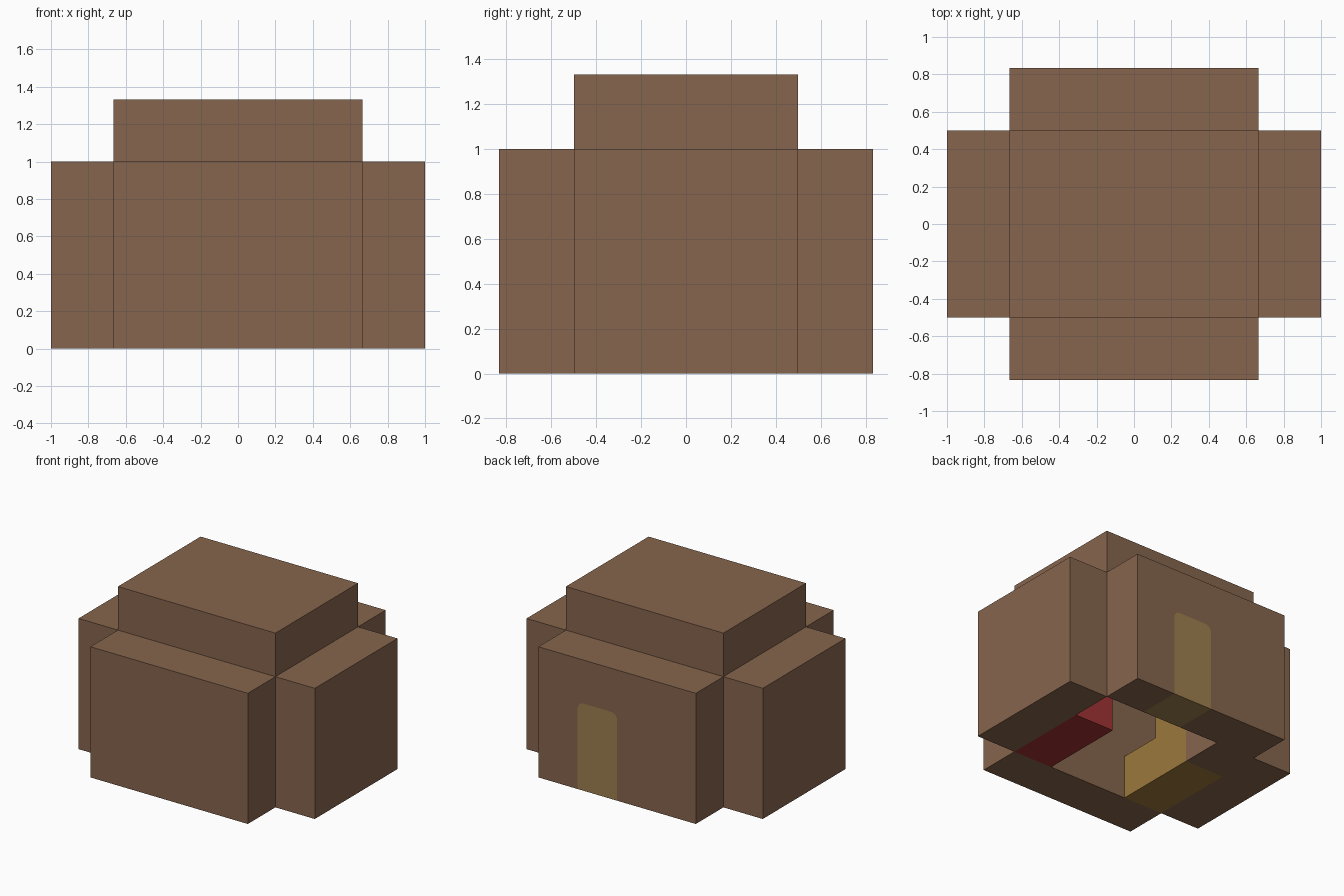
import bpy, bmesh
from math import sin, cos, pi

if "Cube" in bpy.data.objects:
    bpy.data.objects.remove(bpy.data.objects["Cube"])

B = 1 / 3            # one building block
HX, HY = 2 * B, 1.5 * B   # half size of the room
TOP = 3 * B          # wall height


def material(name, rgb):
    m = bpy.data.materials.new(name)
    m.use_nodes = True
    m.diffuse_color = (*rgb, 1)
    bsdf = m.node_tree.nodes["Principled BSDF"]
    bsdf.inputs["Base Color"].default_value = (*rgb, 1)
    bsdf.inputs["Roughness"].default_value = 0.9
    return m


brown = material("brown wall", (0.24, 0.13, 0.074))
red = material("red blanket", (0.35, 0.031, 0.034))
ochre = material("ochre wood", (0.335, 0.187, 0.045))
olive = material("olive door", (0.34, 0.215, 0.08))


def prism(name, mat, outline, lo, hi, axis="y"):
    """Extrude an outline of (across, height) points along x or y."""
    bm = bmesh.new()
    place = (lambda a, z: (a, lo, z)) if axis == "y" else (lambda a, z: (lo, a, z))
    face = bm.faces.new([bm.verts.new(place(a, z)) for a, z in outline])
    out = bmesh.ops.extrude_face_region(bm, geom=[face])
    moved = [g for g in out["geom"] if isinstance(g, bmesh.types.BMVert)]
    step = (0, hi - lo, 0) if axis == "y" else (hi - lo, 0, 0)
    bmesh.ops.translate(bm, verts=moved, vec=step)
    bmesh.ops.recalc_face_normals(bm, faces=bm.faces)
    mesh = bpy.data.meshes.new(name)
    bm.to_mesh(mesh)
    bm.free()
    mesh.materials.append(mat)
    obj = bpy.data.objects.new(name, mesh)
    bpy.context.collection.objects.link(obj)
    return obj


def box(name, mat, x0, x1, y0, y1, z0, z1):
    return prism(name, mat, [(x0, z0), (x1, z0), (x1, z1), (x0, z1)], y0, y1)


# Door outline with rounded upper corners
r, door_h = 0.05, 2 * B
door = [(0, 0)]
for cx, start in ((r, pi), (B - r, pi / 2)):
    for i in range(6):
        a = start - i * pi / 10
        door.append((cx + r * cos(a), door_h - r + r * sin(a)))
door.append((B, 0))

# Shell: four wall slabs and the roof, open underneath
box("left_wall", brown, HX, HX + B, -HY, HY, 0, TOP)
box("right_wall", brown, -HX - B, -HX, -HY, HY, 0, TOP)
box("front_wall", brown, -HX, HX, -HY - B, -HY, 0, TOP)
box("roof", brown, -HX, HX, -HY, HY, TOP, TOP + B)

# Back wall with a doorway, and the door filling it
prism("back_wall", brown,
      [(-HX, 0)] + door + [(HX, 0), (HX, TOP), (-HX, TOP)], HY, HY + B)
prism("door", olive, door, HY, HY + B)

# Furniture inside
box("bed", red, B, HX, -HY, HY - B, 0, B)
prism("steps", ochre,
      [(-HY, 0), (HY - B, 0), (HY - B, 2 * B), (HY - 2 * B, 2 * B),
       (HY - 2 * B, B), (-HY, B)], -HX, -B, axis="x")
box("corner_block", brown, -HX, -B, HY - B, HY, 0, TOP)
